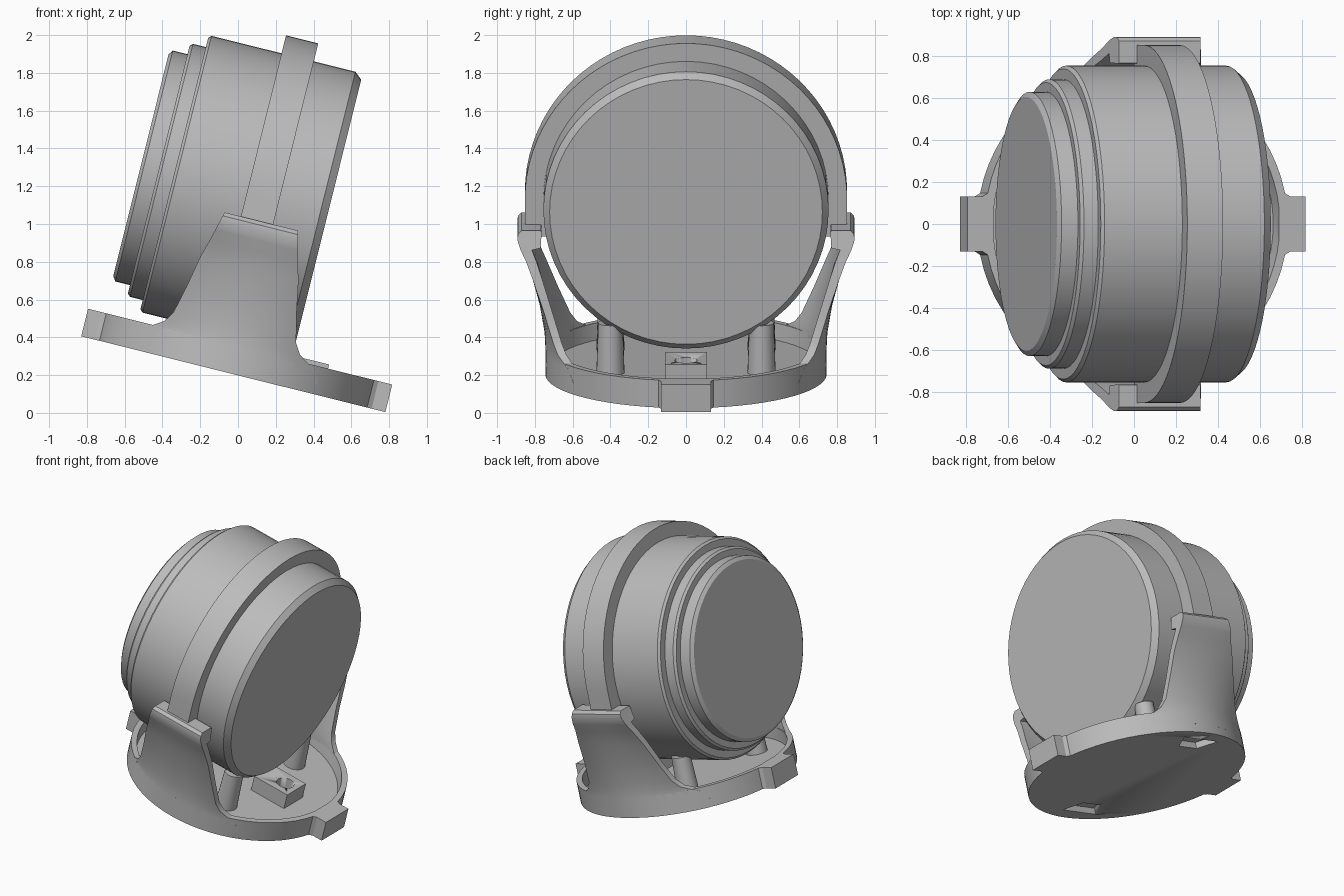
import bpy, bmesh, math
from mathutils import Matrix, Vector

if "Cube" in bpy.data.objects:
    bpy.data.objects.remove(bpy.data.objects["Cube"])

grey = bpy.data.materials.new("plain grey")
grey.use_nodes = True
grey.diffuse_color = (0.5, 0.5, 0.5, 1)
grey.node_tree.nodes["Principled BSDF"].inputs["Base Color"].default_value = (0.5, 0.5, 0.5, 1)

# Everything is built upright, then tilted as a whole
TILT = Matrix.Translation((-0.025, 0, 0.205)) @ Matrix.Rotation(math.radians(14), 4, 'Y')
AXIS = 0.955      # height of the drum axis above the base
DISC = 0.745      # radius of the base


def add_object(name, bm, bevel=0.0):
    bmesh.ops.recalc_face_normals(bm, faces=bm.faces)
    mesh = bpy.data.meshes.new(name)
    bm.to_mesh(mesh)
    bm.free()
    mesh.materials.append(grey)
    ob = bpy.data.objects.new(name, mesh)
    ob.matrix_world = TILT
    bpy.context.collection.objects.link(ob)
    if bevel:
        mod = ob.modifiers.new("soft edges", 'BEVEL')
        mod.width, mod.segments, mod.limit_method = bevel, 2, 'ANGLE'
    bpy.ops.object.select_all(action='DESELECT')
    ob.select_set(True)
    bpy.context.view_layer.objects.active = ob
    bpy.ops.object.shade_smooth_by_angle(angle=math.radians(30))
    return ob


def loft(name, loops, bevel=0.0):
    """Skin a list of closed loops and cap both ends."""
    bm = bmesh.new()
    rings = [[bm.verts.new(p) for p in loop] for loop in loops]
    for a, b in zip(rings, rings[1:]):
        for i in range(len(a)):
            j = (i + 1) % len(a)
            bm.faces.new((a[i], a[j], b[j], b[i]))
    bm.faces.new(rings[0])
    bm.faces.new(rings[-1])
    return add_object(name, bm, bevel)


def circle(radius, place, steps=64):
    turn = [2 * math.pi * i / steps for i in range(steps)]
    return [place(radius * math.cos(t), radius * math.sin(t)) for t in turn]


def rod(name, profile, x=0, y=0, steps=64):
    """Upright turned part from (height, radius) pairs."""
    return loft(name, [circle(r, lambda a, b: (x + a, y + b, h), steps) for h, r in profile])


def cut(target, cutter):
    """Subtract the cutter, keep the result and drop the cutter."""
    mod = target.modifiers.new("cut", 'BOOLEAN')
    mod.operation, mod.solver, mod.object = 'DIFFERENCE', 'EXACT', cutter
    bpy.context.view_layer.update()
    graph = bpy.context.evaluated_depsgraph_get()
    mesh = bpy.data.meshes.new_from_object(target.evaluated_get(graph))
    target.modifiers.clear()
    target.data = mesh
    bpy.data.objects.remove(cutter)


def slab(name, outline, low, high, bevel=0.0):
    return loft(name, [[(x, y, h) for x, y in outline] for h in (low, high)], bevel)


# Stepped drum lying along x
drum_profile = [(-0.742, 0.605), (-0.725, 0.63), (-0.645, 0.63), (-0.645, 0.675),
                (-0.63, 0.69), (-0.56, 0.69), (-0.56, 0.74), (-0.545, 0.755),
                (0.24, 0.755), (0.28, 0.722)]
loft("drum", [circle(r, lambda a, b: (x, a, AXIS + b)) for x, r in drum_profile])

# Half hoop over the drum with straight legs down into the arms
path = [(1, -0.2)] + [(math.cos(math.pi * i / 40), math.sin(math.pi * i / 40)) for i in range(41)] + [(-1, -0.2)]
section = [(-0.163, 0.74), (-0.163, 0.853), (0.013, 0.853), (0.013, 0.74)]
hoop = []
for c, s in path:
    leg = s < -0.1
    hoop.append([(x, c * r, AXIS + (s if leg else s * r)) for x, r in section])
loft("hoop", hoop)

# Round dished base with a raised rim
base = rod("base", [(0, DISC), (0.15, DISC), (0.15, 0.705), (0.06, 0.695)])
for side in (1, -1):
    pocket = [(-0.18, side * 0.64), (0.12, side * 0.64), (0.05, side * 0.5), (-0.11, side * 0.5)]
    cut(base, slab("pocket_cutter", pocket, -0.05, 0.045))
base.data.name = "base"

# End tabs with flared roots
for side, label in ((1, "left"), (-1, "right")):
    outline = [(0.7, -0.2), (0.725, -0.15), (0.755, -0.132), (0.83, -0.132),
               (0.83, 0.132), (0.755, 0.132), (0.725, 0.15), (0.7, 0.2)]
    slab(label + "_tab", [(side * x, y) for x, y in outline], 0, 0.15)

# Curved arms: height, half width, outer y, wall thickness
levels = [(0.06, 0.50, 0.745, 0.045), (0.13, 0.46, 0.745, 0.045), (0.155, 0.415, 0.745, 0.045),
          (0.185, 0.37, 0.746, 0.045), (0.24, 0.335, 0.75, 0.045), (0.39, 0.3, 0.775, 0.045),
          (0.56, 0.268, 0.818, 0.05), (0.66, 0.24, 0.85, 0.055), (0.72, 0.225, 0.877, 0.06),
          (0.73, 0.223, 0.88, 0.11), (0.77, 0.212, 0.892, 0.125), (0.8, 0.205, 0.89, 0.125),
          (0.82, 0.2, 0.872, 0.105)]
STEPS = 14
for side, label in ((1, "back"), (-1, "front")):
    loops = []
    for h, half, reach, wall in levels:
        flat = min(1, max(0, (h - 0.15) / 0.6))
        xs = [-0.052 + half * (2 * i / STEPS - 1) for i in range(STEPS + 1)]
        outer = []
        for x in xs:
            drop = DISC - math.sqrt(DISC ** 2 - x * x)
            outer.append((x, reach - drop * (1 - flat)))
        loop = outer + [(x, y - wall) for x, y in reversed(outer)]
        loops.append([(x, side * y, h) for x, y in loop])
    loft(label + "_arm", loops)
    # Posts under the drum
    for x in (0.2, -0.3):
        rod(label + "_post", [(0.05, 0.075), (0.33, 0.065)], x, side * 0.4, 24)

# Raised block with a round hole
block = slab("hole_block", [(0.2, -0.11), (0.48, -0.11), (0.48, 0.11), (0.2, 0.11)], 0.05, 0.172)
cut(block, rod("hole_cutter", [(0.08, 0.06), (0.3, 0.06)], 0.385, 0, 32))
